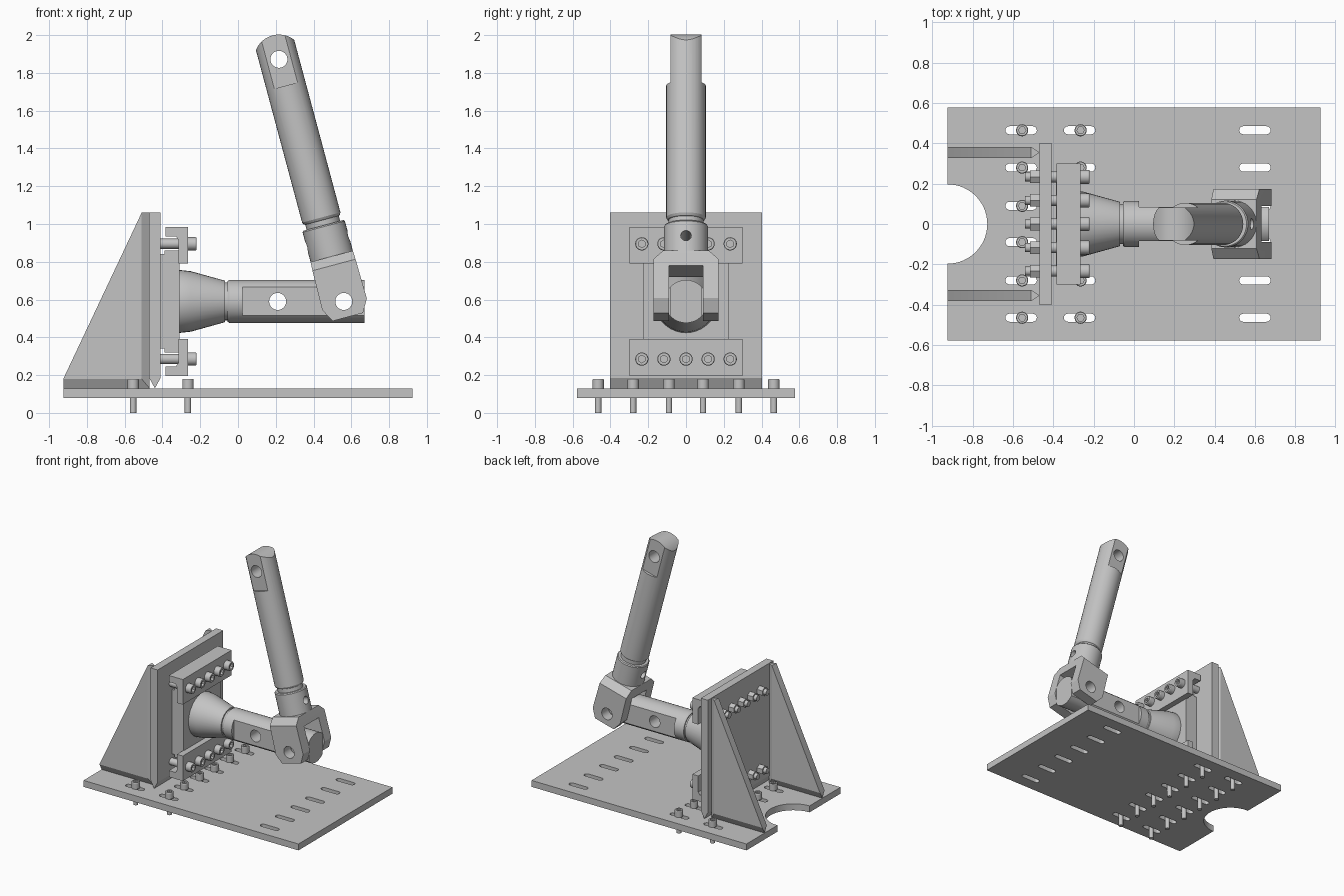
import bpy
import bmesh
from math import pi, cos, sin, radians
from mathutils import Matrix, Vector

if "Cube" in bpy.data.objects:
    bpy.data.objects.remove(bpy.data.objects["Cube"], do_unlink=True)

steel = bpy.data.materials.new("steel_grey")
steel.use_nodes = True
steel.diffuse_color = (0.55, 0.55, 0.55, 1)
steel.node_tree.nodes["Principled BSDF"].inputs["Base Color"].default_value = (0.55, 0.55, 0.55, 1)

AXIS_Z = 0.59      # height of the horizontal bar
SEG = 36
I = Matrix.Identity(4)


def shade(mesh):
    mesh.shade_smooth()
    mesh.set_sharp_from_angle(angle=radians(28))


def finish(name, bm, matrix=I):
    bmesh.ops.transform(bm, matrix=matrix, verts=bm.verts)
    bmesh.ops.recalc_face_normals(bm, faces=bm.faces)
    mesh = bpy.data.meshes.new(name)
    bm.to_mesh(mesh)
    bm.free()
    mesh.materials.append(steel)
    shade(mesh)
    obj = bpy.data.objects.new(name, mesh)
    bpy.context.collection.objects.link(obj)
    return obj


def add_prism(bm, pts, lo, hi, plane="xz"):
    """Extrude a 2D outline along the axis missing from plane."""
    def place(p, d):
        return (p[0], d, p[1]) if plane == "xz" else (p[0], p[1], d)
    a = [bm.verts.new(place(p, lo)) for p in pts]
    b = [bm.verts.new(place(p, hi)) for p in pts]
    bm.faces.new(a)
    bm.faces.new(b)
    for i in range(len(pts)):
        j = (i + 1) % len(pts)
        bm.faces.new((a[i], a[j], b[j], b[i]))


def prism(name, pts, lo, hi, plane="xz", matrix=I):
    bm = bmesh.new()
    add_prism(bm, pts, lo, hi, plane)
    return finish(name, bm, matrix)


def box(name, x, y, z, matrix=I):
    pts = [(x[0], z[0]), (x[1], z[0]), (x[1], z[1]), (x[0], z[1])]
    return prism(name, pts, y[0], y[1], matrix=matrix)


def arc(cx, cy, r, a0, a1, n):
    steps = [radians(a0 + (a1 - a0) * i / n) for i in range(n + 1)]
    return [(cx + r * cos(t), cy + r * sin(t)) for t in steps]


def lathe(name, profile, matrix=I):
    """Rings (height, radius, optional hex flag) stacked along local z."""
    bm = bmesh.new()
    rings = []
    for t, r, *hexed in profile:
        ring = []
        for i in range(SEG):
            a = 2 * pi * i / SEG
            k = cos(pi / 6) / cos(a % (pi / 3) - pi / 6) if hexed else 1
            ring.append(bm.verts.new((r * k * cos(a), r * k * sin(a), t)))
        rings.append(ring)
    for a, b in zip(rings, rings[1:]):
        for i in range(SEG):
            j = (i + 1) % SEG
            bm.faces.new((a[i], a[j], b[j], b[i]))
    bm.faces.new(rings[0])
    bm.faces.new(rings[-1])
    return finish(name, bm, matrix)


def hull(name, pts, matrix=I):
    bm = bmesh.new()
    for p in pts:
        bm.verts.new(p)
    bmesh.ops.convex_hull(bm, input=bm.verts[:])
    bmesh.ops.dissolve_limit(bm, angle_limit=0.01, verts=bm.verts[:], edges=bm.edges[:])
    return finish(name, bm, matrix)


def cut(obj, *cutters, operation="DIFFERENCE"):
    """Bake boolean cuts into obj and delete the cutters."""
    for c in cutters:
        c.hide_render = True
        m = obj.modifiers.new("cut", "BOOLEAN")
        m.object, m.operation, m.solver = c, operation, "EXACT"
    bpy.context.view_layer.update()
    graph = bpy.context.evaluated_depsgraph_get()
    mesh = bpy.data.meshes.new_from_object(obj.evaluated_get(graph))
    obj.modifiers.clear()
    obj.data = mesh
    shade(mesh)
    for c in cutters:
        bpy.data.objects.remove(c, do_unlink=True)


def copy_at(obj, name, loc):
    new = obj.copy()
    new.name = name
    new.location = loc
    bpy.context.collection.objects.link(new)


def cross_hole(x, z, r=0.045, matrix=I):
    return prism("hole_cutter", arc(x, z, r, 0, 350, 35), -0.4, 0.4, matrix=matrix)


ALONG_X = Matrix.Translation((0, 0, AXIS_Z)) @ Matrix.Rotation(pi / 2, 4, "Y")

# base plate with slots and a round notch
base = box("base_plate", (-0.925, 0.925), (-0.578, 0.578), (0.08, 0.13))
rows = [s * y for s in (-1, 1) for y in (0.09, 0.28, 0.465)]
bm = bmesh.new()
add_prism(bm, arc(-0.925, 0, 0.197, 0, 354, 59), 0, 0.2, "xy")
for x in (-0.56, -0.27, 0.6):
    for y in rows:
        slot = arc(x + 0.058, y, 0.02, -90, 90, 8) + arc(x - 0.058, y, 0.02, 90, 270, 8)
        add_prism(bm, slot, 0, 0.2, "xy")
cut(base, finish("slot_cutter", bm))

# base bolts with hex sockets
bolt = lathe("base_bolt", [(0, 0.017), (0.13, 0.017), (0.13, 0.03), (0.175, 0.03),
                           (0.18, 0.027), (0.18, 0.018, 1), (0.155, 0.018, 1)])
spots = [(x, y, 0) for x in (-0.555, -0.265) for y in rows]
bolt.location = spots[0]
for p in spots[1:]:
    copy_at(bolt, "base_bolt", p)

# upright plate with a welding bevel along its foot
prism("upright_plate", [(-0.47, 1.06), (-0.47, 0.185), (-0.44, 0.13), (-0.41, 0.185),
                        (-0.41, 1.06)], -0.403, 0.403)

# triangular gussets, bevelled at the foot and the upright
for side, s in (("left", 1), ("right", -1)):
    y = 0.355 * s
    pts = [(-0.925, y, 0.13), (-0.468, y, 0.13), (-0.468, y, 1.06)]
    for d in (-0.0275, 0.0275):
        pts += [(-0.925, y + d, 0.18), (-0.51, y + d, 0.18), (-0.51, y + d, 1.06)]
    hull(side + "_gusset", pts)

# shim and flange held by the jaws
box("shim", (-0.41, -0.385), (-0.225, 0.225), (0.34, 0.84))
box("flange", (-0.388, -0.31), (-0.225, 0.225), (0.32, 0.86))

# clamp jaws and their bolts
jaw = [(-0.385, 0.395), (-0.265, 0.395), (-0.265, 0.2), (-0.315, 0.2),
       (-0.315, 0.325), (-0.33, 0.345), (-0.385, 0.345)]
jaw_bolt = lathe("jaw_bolt", [(-0.54, 0.022), (-0.515, 0.022), (-0.515, 0.036, 1), (-0.47, 0.036, 1),
                              (-0.47, 0.027), (-0.265, 0.027), (-0.265, 0.035), (-0.225, 0.035),
                              (-0.22, 0.032), (-0.22, 0.02, 1), (-0.24, 0.02, 1)], ALONG_X)
for side, s in (("upper", 1), ("lower", -1)):
    prism(side + "_jaw", [(x, AXIS_Z + s * z) for x, z in jaw], -0.3, 0.3)
    for i in range(-2, 3):
        copy_at(jaw_bolt, side + "_jaw_bolt", (0, i * 0.117, s * 0.305))
bpy.data.objects.remove(jaw_bolt, do_unlink=True)

# tapered socket, then the horizontal bar with side flats and two holes
lathe("taper", [(-0.32, 0.165), (-0.305, 0.166), (-0.25, 0.16), (-0.07, 0.11), (-0.07, 0.09)], ALONG_X)
bar = lathe("bar", [(-0.09, 0.1), (-0.055, 0.1), (-0.055, 0.108), (-0.045, 0.114), (0.67, 0.114)], ALONG_X)
cut(bar, *[box("flat_cutter", (0.025, 0.8), sorted((s * 0.085, s * 0.3)), (0.3, 0.9)) for s in (-1, 1)],
    cross_hole(0.21, AXIS_Z), cross_hole(0.56, AXIS_Z))

# tilted arm: local z runs from the pivot up the rod
ARM = Matrix.Translation((0.56, 0, AXIS_Z)) @ Matrix.Rotation(radians(-15), 4, "Y")

# fork
pts = []
for s in (-1, 1):
    for y in (-1, 1):
        pts += [(s * x, y * w, z) for x, w, z in ((0.083, 0.173, -0.085), (0.122, 0.173, -0.015),
                                                  (0.118, 0.173, 0.2), (0.116, 0.122, 0.247))]
fork = hull("fork", pts, ARM)
cut(fork, box("slot_cutter", (-0.3, 0.3), (-0.09, 0.09), (-0.3, 0.165), ARM), cross_hole(0, 0, matrix=ARM))

# fork collar with a pin hole
collar = lathe("fork_collar", [(0.24, 0.116), (0.41, 0.116), (0.417, 0.11)], ARM)
pin = Matrix.Translation((0, 0, 0.33)) @ Matrix.Rotation(pi / 2, 4, "Y")
cut(collar, lathe("pin_cutter", [(-0.3, 0.028), (0.3, 0.028)], ARM @ pin))

# rod with a flattened, rounded eye at the top
rod = lathe("rod", [(0.4, 0.092), (0.445, 0.092), (0.448, 0.098), (0.46, 0.105), (1.5, 0.105)], ARM)
cut(rod, prism("eye_cutter", [(-0.13, 0.3), (0.13, 0.3)] + arc(0, 1.327, 0.131, 0, 180, 36),
               -0.3, 0.3, matrix=ARM), operation="INTERSECT")
cut(rod, *[box("flat_cutter", (-0.3, 0.3), sorted((s * 0.083, s * 0.3)), (1.183, 1.7), ARM) for s in (-1, 1)],
    cross_hole(0, 1.327, matrix=ARM))
